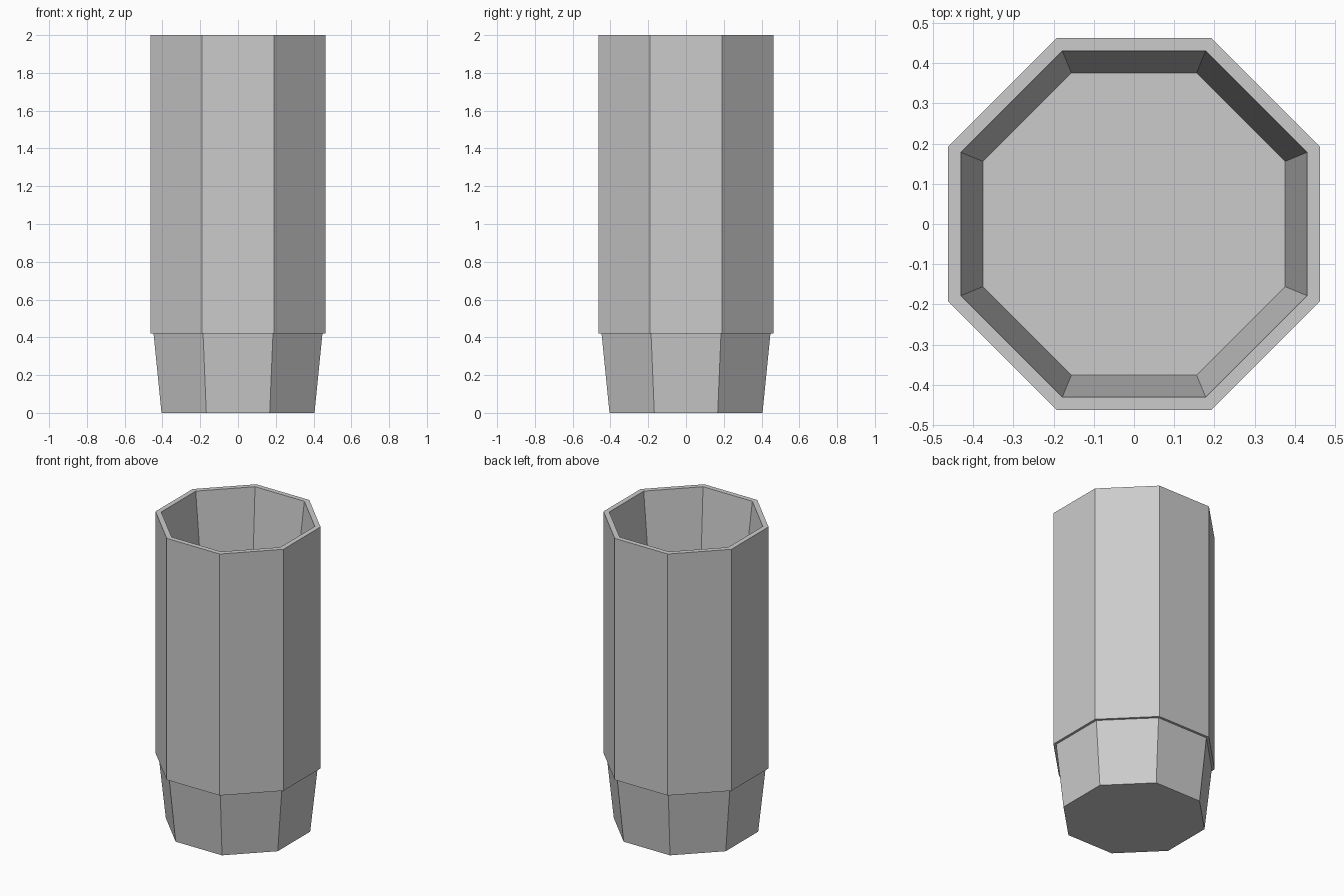
import bpy, bmesh, math

if "Cube" in bpy.data.objects:
    bpy.data.objects.remove(bpy.data.objects["Cube"])

SIDES = 8
# (half width across flats, height): base, taper, step, outer wall, rim, recess floor
PROFILE = [(0.405, 0.0), (0.447, 0.42), (0.463, 0.42),
           (0.463, 2.0), (0.431, 2.0), (0.376, 1.50)]


def ring(bm, half_width, z):
    r = half_width / math.cos(math.pi / SIDES)
    angles = [2 * math.pi * (i + 0.5) / SIDES for i in range(SIDES)]
    return [bm.verts.new((r * math.cos(a), r * math.sin(a), z)) for a in angles]


# Octagonal cup body lofted through the profile rings
bm = bmesh.new()
rings = [ring(bm, w, z) for w, z in PROFILE]
for lower, upper in zip(rings, rings[1:]):
    for i in range(SIDES):
        j = (i + 1) % SIDES
        bm.faces.new((lower[i], lower[j], upper[j], upper[i]))

# Closed underside and recess floor
bm.faces.new(rings[0][::-1])
bm.faces.new(rings[-1])
bmesh.ops.recalc_face_normals(bm, faces=bm.faces)

mesh = bpy.data.meshes.new("octagonal_cup")
bm.to_mesh(mesh)
bm.free()
cup = bpy.data.objects.new("octagonal_cup", mesh)
bpy.context.collection.objects.link(cup)
